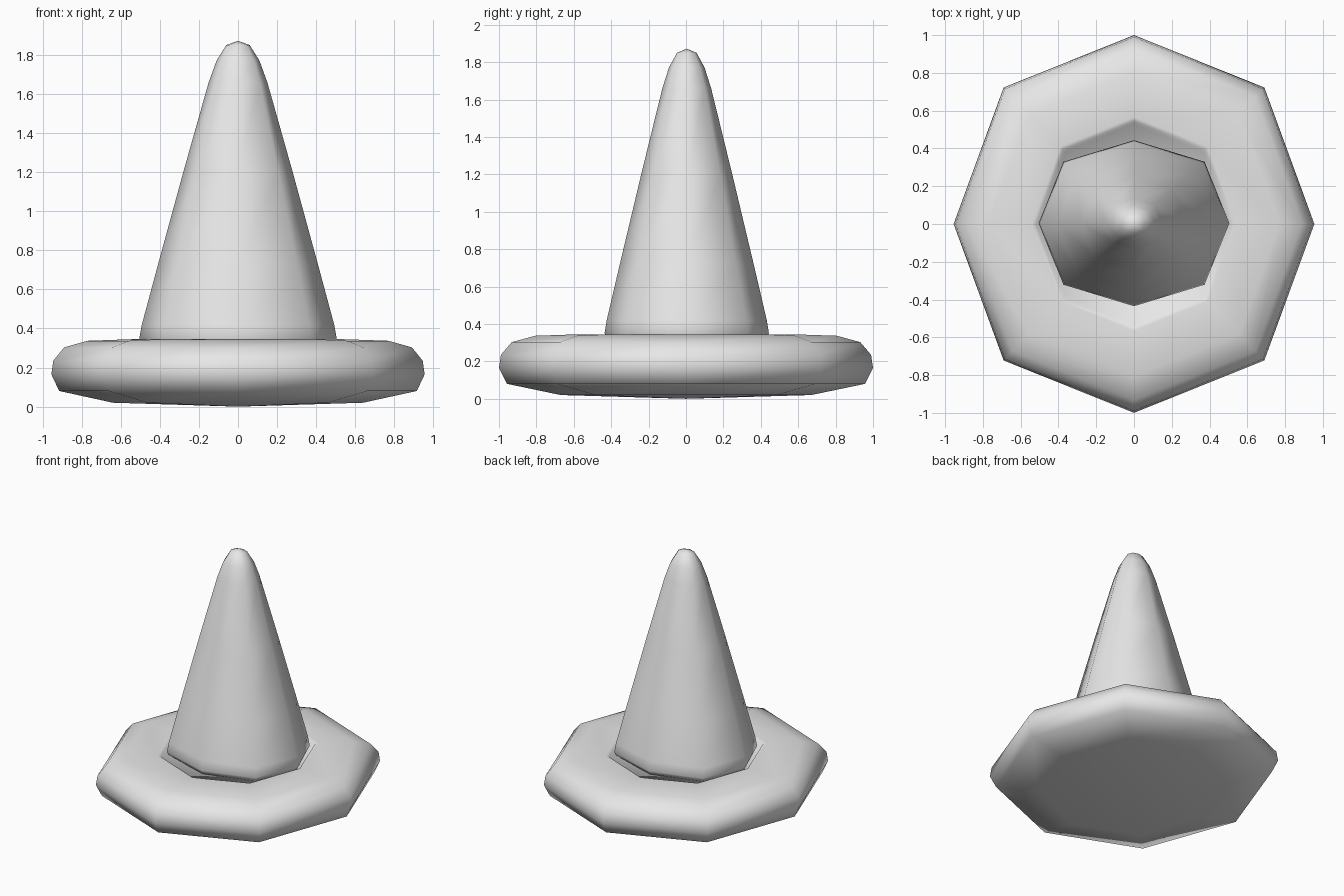
import bpy
import bmesh
from math import cos, sin, pi

default = bpy.data.objects.get("Cube")
if default:
    bpy.data.objects.remove(default, do_unlink=True)

SIDES = 8

light_grey = bpy.data.materials.new("light_grey")
light_grey.use_nodes = True
light_grey.diffuse_color = (0.8, 0.8, 0.8, 1)
light_grey.node_tree.nodes["Principled BSDF"].inputs["Base Color"].default_value = (0.8, 0.8, 0.8, 1)


def lathe(name, profile, y_scale, diagonal, y_shift=0.0):
    """Turn (radius, z) points into an eight-sided body; radius 0 makes a pole."""
    bm = bmesh.new()
    rings = []
    for r, z in profile:
        if r == 0:
            rings.append([bm.verts.new((0, y_shift, z))] * SIDES)
            continue
        ring = []
        for i in range(SIDES):
            a = 2 * pi * i / SIDES
            k = r * (diagonal if i % 2 else 1)
            ring.append(bm.verts.new((k * cos(a), k * y_scale * sin(a) + y_shift, z)))
        rings.append(ring)
    for low, high in zip(rings, rings[1:]):
        for i in range(SIDES):
            j = (i + 1) % SIDES
            corners = dict.fromkeys((low[i], low[j], high[j], high[i]))
            bm.faces.new(list(corners))
    bmesh.ops.recalc_face_normals(bm, faces=bm.faces)
    for face in bm.faces:
        face.smooth = True
    mesh = bpy.data.meshes.new(name)
    bm.to_mesh(mesh)
    bm.free()
    mesh.materials.append(light_grey)
    obj = bpy.data.objects.new(name, mesh)
    bpy.context.collection.objects.link(obj)
    return obj


# Rounded brim with a slightly bulging underside and a small groove at the crown
lathe("brim", [
    (0, 0.0), (0.64, 0.02), (0.915, 0.08), (0.955, 0.165), (0.945, 0.235),
    (0.89, 0.303), (0.77, 0.337), (0.54, 0.345), (0.52, 0.34), (0.505, 0.315),
    (0, 0.31),
], y_scale=1.047, diagonal=1.022)

# Tall tapering crown with a rounded tip and a tucked-in foot
lathe("crown", [
    (0, 0.312), (0.49, 0.32), (0.505, 0.35), (0.492, 0.42), (0.41, 0.725),
    (0.28, 1.2), (0.15, 1.66), (0.11, 1.77), (0.06, 1.85), (0, 1.872),
], y_scale=0.87, diagonal=1.047, y_shift=0.004)
